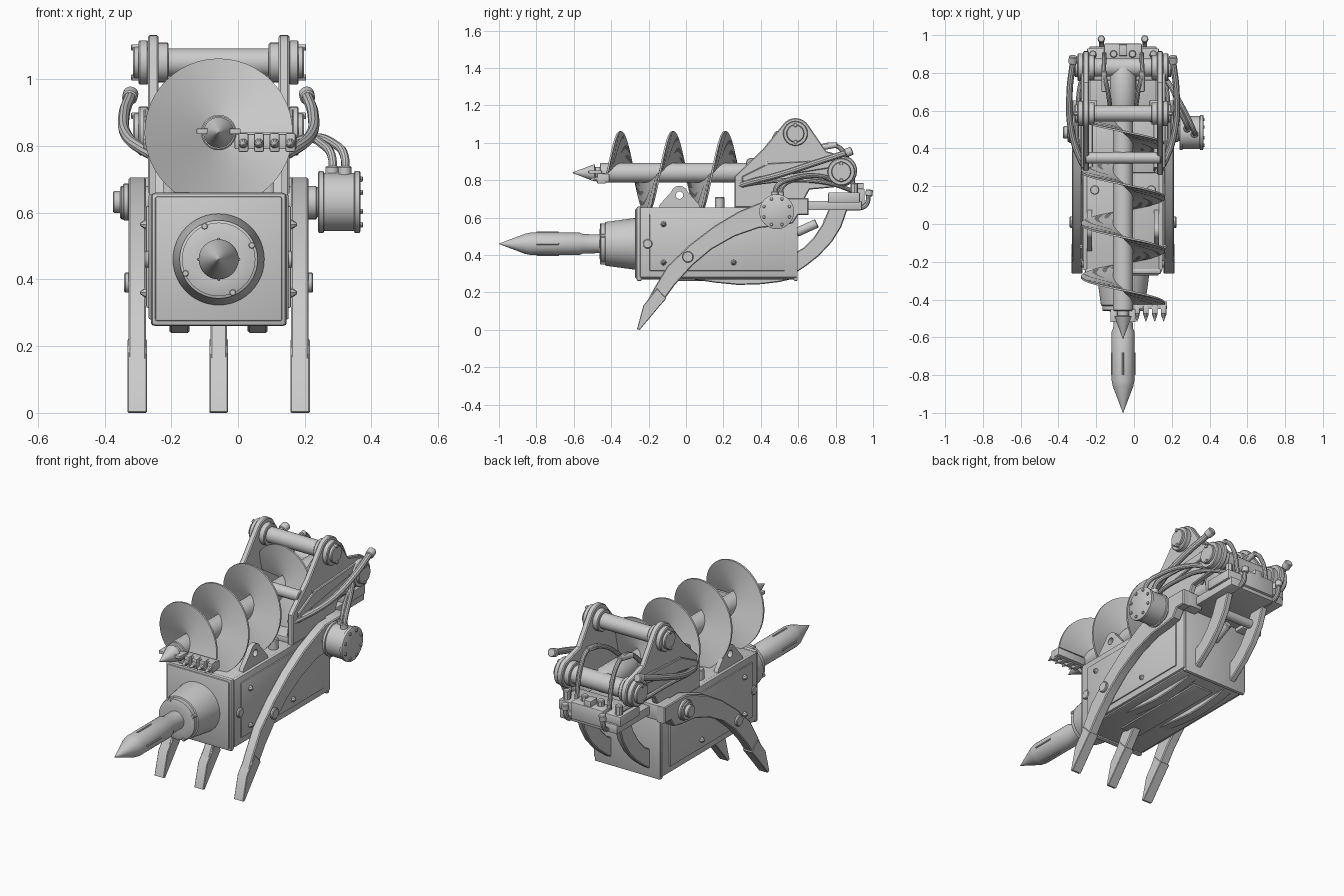
import bpy, bmesh, math
from mathutils import Vector

C = -0.058                       # symmetry plane of the machine


def mx(x):
    return 2 * C - x


def add(name, bm):
    bmesh.ops.recalc_face_normals(bm, faces=bm.faces)
    me = bpy.data.meshes.new(name)
    bm.to_mesh(me)
    bm.free()
    ob = bpy.data.objects.new(name, me)
    bpy.context.collection.objects.link(ob)
    return ob


def round_edges(bm, w, seg=2):
    bmesh.ops.recalc_face_normals(bm, faces=bm.faces)
    edges = [e for e in bm.edges if e.calc_face_angle(0) > 0.6]
    bmesh.ops.bevel(bm, geom=edges, offset=w, segments=seg, affect='EDGES', profile=0.5)


def box(name, x, y, z, bevel=0.006):
    bm = bmesh.new()
    bmesh.ops.create_cube(bm, size=1)
    for v in bm.verts:
        v.co = [(r[0] + r[1]) / 2 + c * (r[1] - r[0]) for r, c in zip((x, y, z), v.co)]
    if bevel:
        round_edges(bm, bevel)
    return add(name, bm)


def lathe(name, origin, axis, profile, n=32):
    """Solid of revolution: profile = (distance along axis, radius)."""
    bm = bmesh.new()
    rot = Vector(axis).normalized().to_track_quat('Z', 'Y')
    rings = []
    for d, r in profile:
        rings.append([bm.verts.new(Vector(origin) + rot @ Vector(
            (r * math.cos(k * math.tau / n), r * math.sin(k * math.tau / n), d))) for k in range(n)])
    for a, b in zip(rings, rings[1:]):
        for k in range(n):
            bm.faces.new((a[k], a[(k + 1) % n], b[(k + 1) % n], b[k]))
    bm.faces.new(rings[0])
    bm.faces.new(rings[-1])
    return add(name, bm)


def cyl(name, p, q, r, n=24, c=0.004):
    d = Vector(q) - Vector(p)
    L = d.length
    return lathe(name, p, d, [(0, r - c), (c, r), (L - c, r), (L, r - c)], n)


def prism(name, pts, x0, x1, bevel=0.005):
    """Side (y, z) outline extruded along x."""
    bm = bmesh.new()
    f = bm.faces.new([bm.verts.new((x0, y, z)) for y, z in pts])
    new = bmesh.ops.extrude_face_region(bm, geom=[f])['geom']
    for v in new:
        if isinstance(v, bmesh.types.BMVert):
            v.co.x = x1
    if bevel:
        bmesh.ops.recalc_face_normals(bm, faces=bm.faces)
        rim = [e for e in bm.edges if abs(e.verts[0].co.x - e.verts[1].co.x) < 1e-6]
        bmesh.ops.bevel(bm, geom=rim, offset=bevel, segments=1, affect='EDGES')
    return add(name, bm)


def arc(y, z, r, a, b, n=10):
    return [(y + r * math.cos(math.radians(a + (b - a) * k / n)),
             z + r * math.sin(math.radians(a + (b - a) * k / n))) for k in range(n + 1)]


def hose(name, pts, r=0.014):
    cu = bpy.data.curves.new(name, 'CURVE')
    cu.dimensions = '3D'
    cu.bevel_depth, cu.bevel_resolution, cu.use_fill_caps, cu.resolution_u = r, 3, True, 8
    s = cu.splines.new('BEZIER')
    s.bezier_points.add(len(pts) - 1)
    for b, p in zip(s.bezier_points, pts):
        b.co = p
        b.handle_left_type = b.handle_right_type = 'AUTO'
    ob = bpy.data.objects.new(name, cu)
    bpy.context.collection.objects.link(ob)


# Breaker housing with front panel, rear frame, and skids below
box('housing', (-0.255, 0.14), (-0.255, 0.59), (0.27, 0.655), 0.014)
box('front_plate', (-0.26, 0.145), (-0.265, -0.235), (0.26, 0.66), 0.012)
box('front_panel', (-0.248, 0.132), (-0.272, -0.255), (0.275, 0.648), 0.006)
box('rear_plate', (-0.26, 0.145), (0.575, 0.597), (0.262, 0.66), 0.006)
box('bottom_panel', (-0.12, 0.005), (-0.1, 0.5), (0.262, 0.28), 0.004)
for x in (-0.175, mx(-0.175)):
    prism('bottom_skid', [(0.0, 0.275), (0.16, 0.252), (0.28, 0.24), (0.4, 0.244), (0.5, 0.256), (0.58, 0.275)],
          x - 0.03, x + 0.03)

# Nose, collar and chisel point
lathe('nose', (C, -0.26, 0.46), (0, -1, 0), [(0, 0.137), (0.02, 0.137), (0.17, 0.117), (0.175, 0.105), (0.18, 0.09)], 48)
lathe('nose_collar', (C, -0.43, 0.46), (0, -1, 0), [(0, 0.11), (0.025, 0.11), (0.03, 0.093), (0.032, 0.07)], 48)
lathe('chisel', (C, -0.4, 0.46), (0, -1, 0),
      [(0, 0.05), (0.07, 0.05), (0.15, 0.052), (0.17, 0.06), (0.43, 0.06), (0.46, 0.054), (0.6, 0.001)], 32)
for s in (0, 1, 2, 3):
    a = s * math.pi / 2
    ca, sa = math.cos(a), math.sin(a)
    cyl('chisel_key', (C + 0.06 * ca, -0.68, 0.46 + 0.06 * sa), (C + 0.06 * ca, -0.8, 0.46 + 0.06 * sa), 0.005, 8, 0.001)
    a += 0.4
    p = Vector((C + 0.108 * math.cos(a), -0.425, 0.46 + 0.108 * math.sin(a)))
    cyl('nose_bolt', p, p + Vector((0, -0.035, 0)), 0.01, 8, 0.002)

# Claw outline: upper edge down to the tip, lower edge back up
claw = [(0.655, 0.705), (0.47, 0.705), (0.41, 0.685), (0.286, 0.635), (0.152, 0.556), (0.02, 0.455), (-0.1, 0.34),
        (-0.168, 0.227), (-0.22, 0.13), (-0.26, 0.005), (-0.247, 0.0), (-0.14, 0.13), (-0.06, 0.24), (0.035, 0.345),
        (0.136, 0.43), (0.26, 0.5), (0.39, 0.545), (0.5, 0.555), (0.57, 0.57), (0.6, 0.615), (0.655, 0.615)]
cap = [(-0.155, 0.222), (-0.228, 0.13), (-0.262, 0.004), (-0.247, 0.0), (-0.14, 0.128), (-0.105, 0.168)]
prism('middle_claw', [p for p in claw if p[1] < 0.46], C - 0.025, C + 0.025)
prism('middle_claw_tip', cap, C - 0.028, C + 0.028, 0.003)

# Parts repeated on both sides, given as distance out from the centre plane
for s in (-1, 1):
    X = lambda d: C + s * d
    box('side_plate', sorted((X(0.19), X(0.21))), (-0.245, 0.592), (0.28, 0.655), 0.005)
    box('side_panel', sorted((X(0.2), X(0.217))), (-0.195, 0.53), (0.315, 0.62), 0.005)
    for y in (-0.12, 0.255):
        for z in (0.36, 0.565):
            lathe('side_bolt', (X(0.215), y, z), (s, 0, 0), [(0, 0.016), (0.008, 0.013), (0.02, 0.004)], 8)
    cyl('side_plug', (X(0.2), -0.205, 0.46), (X(0.222), -0.205, 0.46), 0.025)
    prism('side_claw', claw, X(0.217), X(0.27))
    prism('side_claw_tip', cap, X(0.215), X(0.273), 0.003)
    cyl('claw_pin', (X(0.2), 0.01, 0.39), (X(0.283), 0.01, 0.39), 0.03)
    cyl('claw_pivot', (X(0.19), 0.485, 0.63), (X(0.295), 0.485, 0.63), 0.05)
    box('claw_block', sorted((X(0.14), X(0.25))), (0.54, 0.655), (0.62, 0.705))
    # lifting lug with a keyhole outline
    hole = arc(-0.035, 0.72, 0.02, -90, -450, 16)
    prism('lifting_lug', [(-0.035, 0.65), (0.075, 0.65), (0.07, 0.67)] + arc(-0.035, 0.725, 0.045, 20, 160)
          + [(-0.14, 0.67), (-0.145, 0.65), (-0.035, 0.65)] + hole, X(0.165), X(0.19), 0)
    cyl('grease_post', (X(0.15), 0.18, 0.65), (X(0.15), 0.18, 0.71), 0.025, 12)
    # upper carrier ear
    prism('carrier_ear', [(0.26, 0.655), (0.61, 0.655), (0.66, 0.75)] + arc(0.83, 0.85, 0.085, -95, 55)
          + [(0.75, 0.955)] + arc(0.585, 1.05, 0.082, 35, 145) + [(0.41, 0.965), (0.3, 0.86), (0.26, 0.82)],
          X(0.18), X(0.212))
    prism('ear_gusset', [(0.27, 0.655), (0.6, 0.655), (0.56, 0.78), (0.3, 0.78)], X(0.16), X(0.185))
    prism('ear_rib', [(0.3, 0.79), (0.8, 0.87), (0.8, 0.91), (0.44, 0.89), (0.3, 0.82)], X(0.205), X(0.225), 0.004)
    for y, z, r in ((0.585, 1.05, 0.066), (0.83, 0.845, 0.073)):
        cyl('pin_flange', (X(0.21), y, z), (X(0.24), y, z), r, 32)
        cyl('pin_cap', (X(0.23), y, z), (X(0.256), y, z), r * 0.72, 32)
        cyl('pin_collar', (X(0.15), y, z), (X(0.185), y, z), r * 0.9, 32)
        for dz in (-0.045, 0.045):
            cyl('pin_bolt', (X(0.23), y, z + dz), (X(0.262), y, z + dz), 0.011, 6, 0.002)
    # curved rear brackets
    prism('rear_bracket', [(0.58, 0.30), (0.64, 0.34), (0.71, 0.395), (0.78, 0.47), (0.83, 0.55), (0.865, 0.65),
                           (0.765, 0.65), (0.73, 0.565), (0.68, 0.49), (0.63, 0.44), (0.58, 0.41)], X(0.1), X(0.135))
    # side hoses that sweep out and back, each with an end cap
    hose('side_hose', [(X(0.18), 0.27, 0.765), (X(0.22), 0.33, 0.785), (X(0.275), 0.5, 0.83), (X(0.283), 0.7, 0.895),
                       (X(0.265), 0.86, 0.948)], 0.017)
    cyl('hose_end', (X(0.267), 0.85, 0.943), (X(0.263), 0.888, 0.958), 0.023, 16)
    hose('lower_hose', [(X(0.2), 0.28, 0.77), (X(0.238), 0.4, 0.79), (X(0.24), 0.6, 0.8), (X(0.22), 0.76, 0.785),
                        (X(0.15), 0.9, 0.74)], 0.012)
    hose('rear_hose', [(X(0.115), 0.8, 0.66), (X(0.115), 0.9, 0.65), (X(0.115), 0.96, 0.665), (X(0.115), 0.978, 0.735)], 0.013)
    cyl('rear_hose_end', (X(0.115), 0.977, 0.715), (X(0.115), 0.981, 0.75), 0.019, 16)
    hose('inner_hose', [(X(0.06), 0.55, 0.86), (X(0.08), 0.7, 0.97), (X(0.1), 0.8, 0.985), (X(0.1), 0.86, 0.92),
                        (X(0.1), 0.9, 0.75)], 0.012)
    cyl('inner_fitting', (X(0.1), 0.7, 0.97), (X(0.1), 0.81, 0.99), 0.015, 12)
    for d in (0.05, 0.16):
        cyl('valve_fitting', (X(d), 0.9, 0.7), (X(d), 0.9, 0.785), 0.02, 8)

# Carrier cross pieces and rear deck
for y, z, r in ((0.585, 1.05, 0.042), (0.83, 0.845, 0.05), (0.35, 0.89, 0.03)):
    cyl('cross_pin', (C - 0.2, y, z), (C + 0.2, y, z), r, 32)
box('carrier_base', (-0.25, mx(-0.25)), (0.27, 0.64), (0.65, 0.685))
box('rear_deck', (-0.235, mx(-0.235)), (0.58, 0.94), (0.64, 0.69))
box('valve_block', (C - 0.19, C + 0.19), (0.76, 0.93), (0.68, 0.735))
box('valve_top', (C - 0.1, C + 0.1), (0.87, 0.955), (0.66, 0.755))
box('valve_cap', (C - 0.022, C + 0.022), (0.89, 0.95), (0.74, 0.785), 0.004)
cyl('rear_nipple', (C, 0.59, 0.52), (C, 0.7, 0.57), 0.024, 16)
cyl('rear_crossbar', (C - 0.13, 0.76, 0.58), (C + 0.13, 0.76, 0.58), 0.025)

# Auger shaft, pilot point and drive
AZ = 0.84
cyl('auger_shaft', (C, -0.46, AZ), (C, 0.75, AZ), 0.053, 32)
lathe('auger_drive', (C, 0.58, AZ), (0, 1, 0), [(0, 0.058), (0.02, 0.07), (0.2, 0.07), (0.25, 0.055)], 32)
lathe('pilot_point', (C, -0.45, AZ), (0, -1, 0), [(0, 0.03), (0.035, 0.03), (0.04, 0.046), (0.158, 0.001)], 24)
for s in (-1, 1):
    box('pilot_wing', sorted((C + s * 0.03, C + s * 0.066)), (-0.52, -0.45), (AZ - 0.005, AZ + 0.012), 0.003)

# Auger flight: a thick helical ribbon
bm = bmesh.new()
PITCH, N, Y0, Y1 = 0.28, 48, -0.42, 0.56
prev = None
steps = int((Y1 - Y0) / PITCH * N)
for k in range(steps + 1):
    a = k * math.tau / N
    y = Y0 + k * PITCH / N
    ring = [bm.verts.new((C + r * math.cos(a), y + t, AZ + r * math.sin(a)))
            for r, t in ((0.045, -0.007), (0.222, -0.005), (0.222, 0.005), (0.045, 0.007))]
    if prev:
        for j in range(4):
            bm.faces.new((prev[j], prev[(j + 1) % 4], ring[(j + 1) % 4], ring[j]))
    if k in (0, steps):
        bm.faces.new(ring)
    prev = ring
add('auger_flight', bm)

# Cutting edge with four teeth
box('cutting_bar', (-0.01, 0.175), (-0.45, -0.41), (0.79, 0.835), 0.004)
for i in range(4):
    x = 0.016 + 0.047 * i
    box('tooth_holder', (x - 0.015, x + 0.015), (-0.475, -0.43), (0.782, 0.838), 0.005)
    lathe('tooth', (x, -0.465, 0.808), (0, -1, -0.1), [(0, 0.015), (0.015, 0.014), (0.05, 0.002)], 10)

# Hydraulic motor on the right and pivot cap on the left
MY, MZ = 0.485, 0.632
cyl('motor_neck', (0.2, MY, MZ), (0.25, MY, MZ), 0.045)
lathe('motor', (0.24, MY, MZ), (1, 0, 0), [(0, 0.088), (0.003, 0.093), (0.016, 0.093), (0.018, 0.087), (0.108, 0.087),
                                          (0.11, 0.093), (0.124, 0.093), (0.127, 0.088)], 40)
for k in range(8):
    a = (k + 0.5) * math.tau / 8
    p = Vector((0.36, MY + 0.074 * math.cos(a), MZ + 0.074 * math.sin(a)))
    cyl('motor_bolt', p, p + Vector((0.014, 0, 0)), 0.009, 6, 0.002)
cyl('pivot_cap', (-0.34, MY, MZ), (-0.375, MY, MZ), 0.033)
cyl('pivot_cap_flange', (-0.325, MY, MZ), (-0.345, MY, MZ), 0.055)
for x, dy in ((0.282, 0.02), (0.32, -0.01)):
    y = MY + dy
    hose('motor_hose', [(0.16, 0.78, 0.8), (0.2, 0.72, 0.822), (x - 0.03, y + 0.08, 0.805), (x, y + 0.01, 0.765),
                        (x, y, 0.71)], 0.013)
    cyl('motor_fitting', (x, y, 0.7), (x, y, 0.74), 0.02, 12)

# Turn hoses into meshes and shade
bpy.ops.object.select_all(action='SELECT')
bpy.context.view_layer.objects.active = bpy.data.objects['housing']
bpy.ops.object.convert(target='MESH')
bpy.ops.object.shade_smooth_by_angle(angle=math.radians(32))
